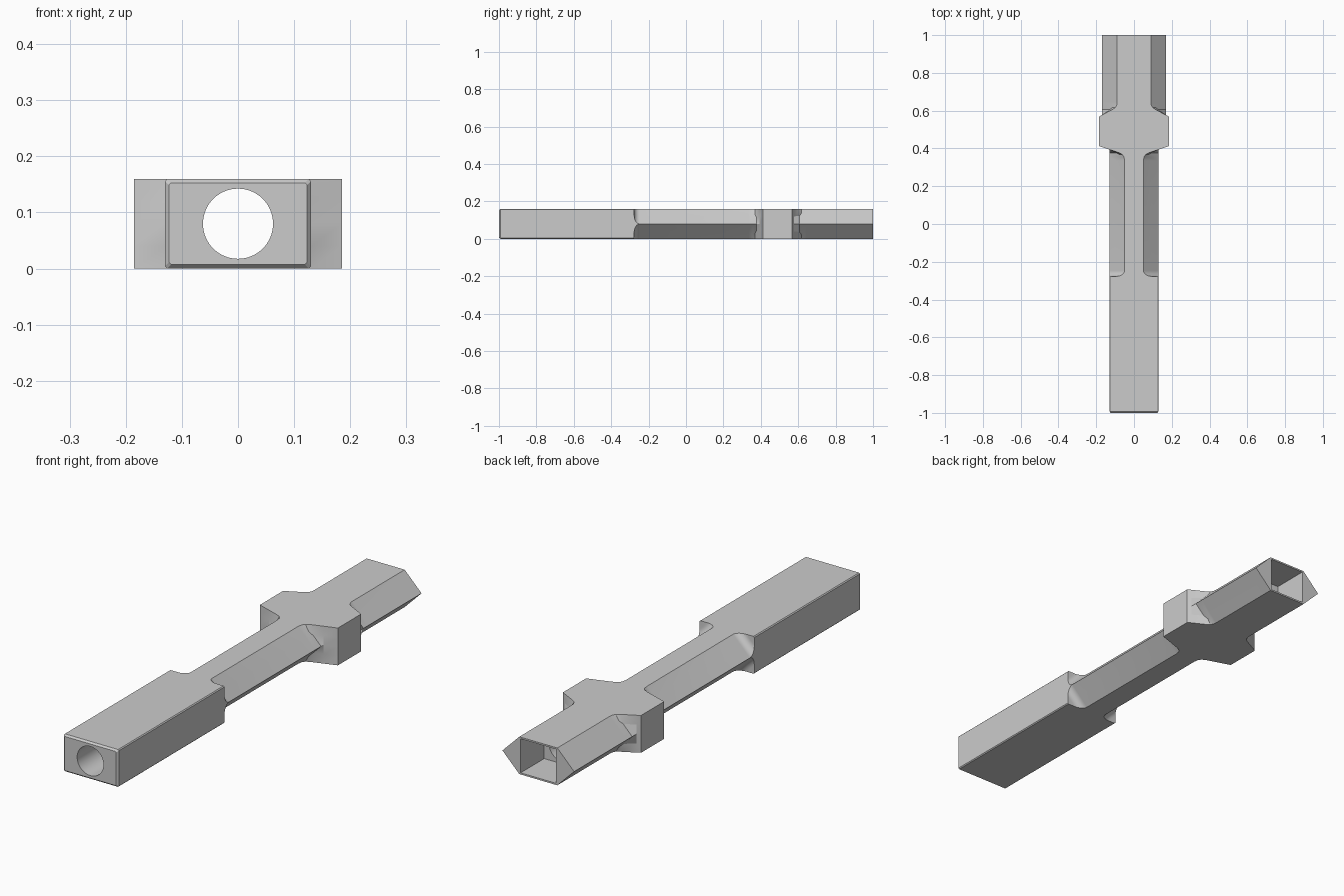
import bpy, bmesh, math

cube = bpy.data.objects.get("Cube")
if cube:
    bpy.data.objects.remove(cube)

H, MID = 0.16, 0.08

grey = bpy.data.materials.new("plain grey")
grey.use_nodes = True
grey.diffuse_color = (0.6, 0.6, 0.6, 1)
grey.node_tree.nodes["Principled BSDF"].inputs["Base Color"].default_value = (0.6, 0.6, 0.6, 1)


def ring(y, upper_right):
    """Closed section mirrored from its upper right quarter."""
    right = [(x, H - z) for x, z in upper_right] + [(x, z) for x, z in reversed(upper_right)]
    return [(x, y, z) for x, z in right] + [(-x, y, z) for x, z in reversed(right)]


def hexagon(y, w):
    return ring(y, [(w - MID, H), (w - MID / 2, H - MID / 2), (w, MID)])


def notch(y, w, k):
    """Box whose corners are cut down to a slope raised by k."""
    return ring(y, [(w - MID + k, H), (w - (MID - k) / 2, H - (MID - k) / 2), (w, MID + k)])


def guard(y, g, w):
    """Hexagonal bar merged with a full-height wall of half width g."""
    if g >= w:
        return ring(y, [(g, H), (g, (H + MID) / 2), (g, MID)])
    foot = min(w, g + 0.015)
    return ring(y, [(g, H), (foot, MID + w - foot), (w, MID)])


def box(y, w, inset=0):
    c = 0.004
    return ring(y, [(w - inset - c, H - inset), (w - inset - c / 2, H - inset - c / 2),
                    (w - inset, H - inset - c)])


GRIP, BLADE, WIDE = 0.13, 0.17, 0.185
rings = [box(-1, GRIP, 0.007), box(-0.992, GRIP), box(-0.277, GRIP)]
# Rounded end of the grip notches
R = 0.03
for i in range(7):
    a = i / 6 * math.pi / 2
    rings.append(notch(-0.277 + R * (1 - math.cos(a)), GRIP, R * (1 - math.sin(a)) * math.sqrt(2)))
# Guard flares out from the grip, then back in to the socket bar
rings += [hexagon(0.335, GRIP), guard(0.355, 0.053, GRIP), guard(0.368, 0.062, GRIP),
          guard(0.377, 0.08, GRIP), guard(0.394, GRIP, GRIP), guard(0.412, WIDE, GRIP),
          guard(0.568, WIDE, BLADE), guard(0.577, BLADE, BLADE), guard(0.607, 0.112, BLADE),
          guard(0.617, 0.098, BLADE), guard(0.632, 0.091, BLADE), hexagon(0.645, BLADE),
          hexagon(1, BLADE)]

# Loft the body through the sections
bm = bmesh.new()
loops = [[bm.verts.new(p) for p in r] for r in rings]
for a, b in zip(loops, loops[1:]):
    for i in range(len(a)):
        j = (i + 1) % len(a)
        bm.faces.new((a[i], a[j], b[j], b[i]))
bm.faces.new(loops[0])
bm.faces.new(loops[-1])
bmesh.ops.remove_doubles(bm, verts=bm.verts[:], dist=1e-5)
bmesh.ops.recalc_face_normals(bm, faces=bm.faces[:])
mesh = bpy.data.meshes.new("handle_body")
bm.to_mesh(mesh)
bm.free()
mesh.materials.append(grey)
body = bpy.data.objects.new("handle_body", mesh)
bpy.context.collection.objects.link(body)


def cut(cutter, name):
    cutter.name = name
    cutter.data.materials.append(grey)
    cutter.hide_render = True
    cutter.hide_set(True)
    mod = body.modifiers.new(name, "BOOLEAN")
    mod.operation, mod.solver, mod.object = "DIFFERENCE", "EXACT", cutter
    bpy.context.view_layer.objects.active = body
    bpy.ops.object.modifier_apply(modifier=name)
    bpy.data.objects.remove(cutter)


# Rectangular socket at the back end
bpy.ops.mesh.primitive_cube_add(size=1, location=(0, 0.95, MID))
bpy.context.object.scale = (0.168, 0.22, 0.146)
bpy.context.view_layer.update()
cut(bpy.context.object, "socket_cutter")

# Round bore along the whole length
bpy.ops.mesh.primitive_cylinder_add(vertices=64, radius=0.0625, depth=2.2,
                                    location=(0, 0, MID), rotation=(math.pi / 2, 0, 0))
cut(bpy.context.object, "bore_cutter")

# Smooth the fillets and bore, keep the corners crisp
bpy.ops.object.select_all(action="DESELECT")
body.select_set(True)
bpy.context.view_layer.objects.active = body
bpy.ops.object.shade_smooth_by_angle(angle=math.radians(25))
